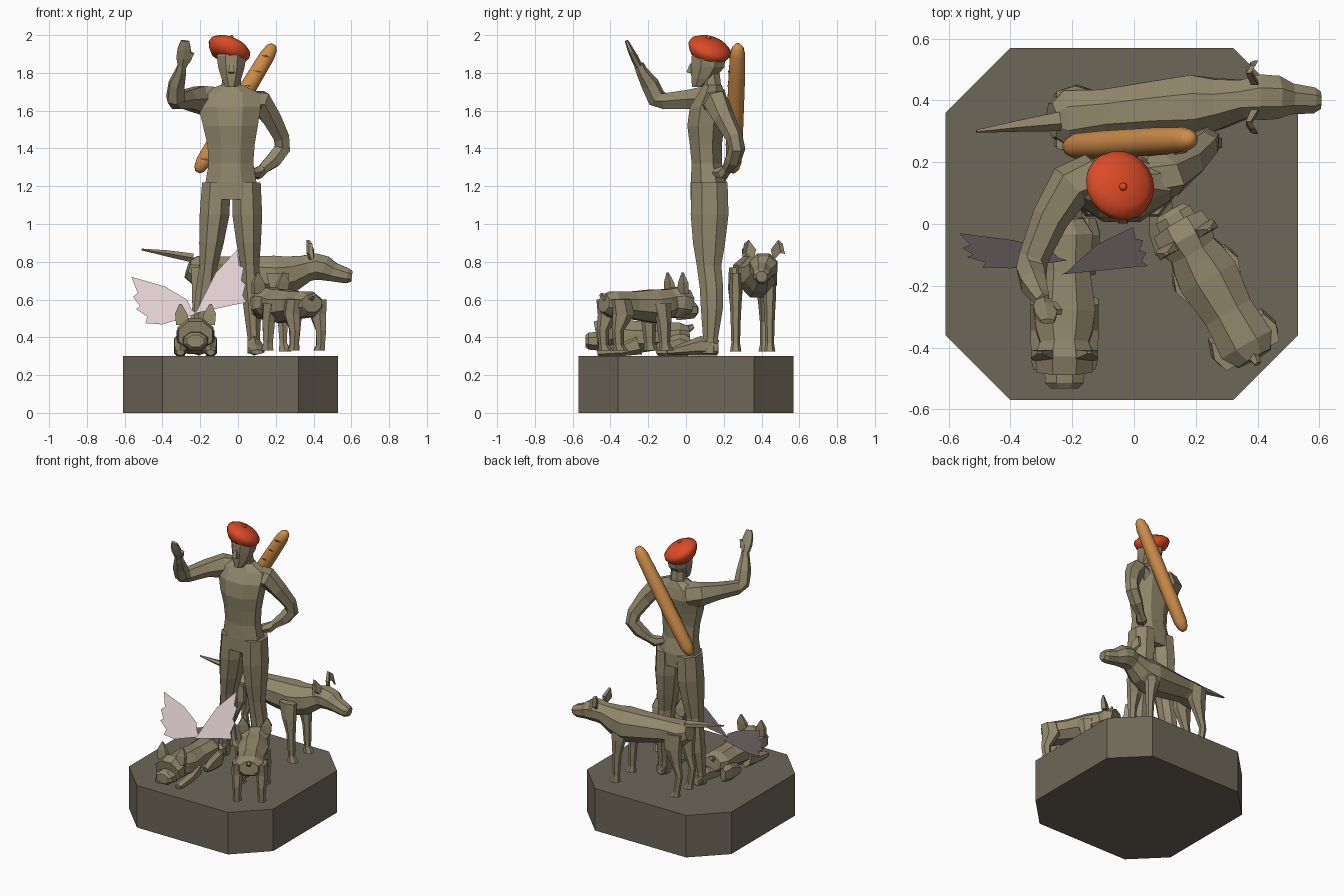
import bpy, bmesh, math
from mathutils import Vector, Matrix

X, Y, Z = Vector((1, 0, 0)), Vector((0, 1, 0)), Vector((0, 0, 1))


def material(name, rgb):
    m = bpy.data.materials.new(name)
    m.diffuse_color = (*rgb, 1)
    return m


CLAY = material("olive clay", (0.29, 0.245, 0.15))
STONE = material("dark stone", (0.155, 0.135, 0.098))
RED = material("red felt", (0.72, 0.07, 0.02))
CRUST = material("bread crust", (0.62, 0.27, 0.07))
SCORE = material("baked score", (0.20, 0.07, 0.02))
PINK = material("pale pink", (0.75, 0.62, 0.63))


def finish(name, bm, mat, M=None, smooth=False, fix=True):
    if fix:
        bmesh.ops.recalc_face_normals(bm, faces=bm.faces)
    if M:
        bm.transform(M)
    me = bpy.data.meshes.new(name)
    bm.to_mesh(me)
    bm.free()
    me.materials.append(mat)
    for p in me.polygons:
        p.use_smooth = smooth
    ob = bpy.data.objects.new(name, me)
    bpy.context.collection.objects.link(ob)
    return ob


def loft(name, secs, ref=Y, n=6, mat=CLAY, M=None, smooth=False, axis=None):
    """Skin rings (x, y, z, half width, half depth) along a path."""
    bm = bmesh.new()
    pts = [Vector(s[:3]) for s in secs]
    rings = []
    for i, s in enumerate(secs):
        t = axis or pts[min(i + 1, len(pts) - 1)] - pts[max(i - 1, 0)]
        side = t.cross(ref).normalized()
        other = side.cross(t).normalized()
        k = 1 / math.cos(math.pi / n)
        ring = []
        for j in range(n):
            a = 2 * math.pi * (j + 0.5) / n
            ring.append(bm.verts.new(pts[i] + side * (s[3] * k * math.cos(a))
                                     + other * (s[4] * k * math.sin(a))))
        rings.append(ring)
    for r, q in zip(rings, rings[1:]):
        for j in range(n):
            bm.faces.new((r[j], r[(j + 1) % n], q[(j + 1) % n], q[j]))
    bm.faces.new(rings[0][::-1])
    bm.faces.new(rings[-1])
    return finish(name, bm, mat, M, smooth)


# Pedestal: chamfered slab
bm = bmesh.new()
plan = [(-.40, -.57), (.32, -.57), (.53, -.36), (.53, .36),
        (.32, .57), (-.40, .57), (-.61, .36), (-.61, -.36)]
slab = bm.faces.new([bm.verts.new((x, y, 0)) for x, y in plan])
ext = bmesh.ops.extrude_face_region(bm, geom=[slab])
bmesh.ops.translate(bm, vec=(0, 0, .30),
                    verts=[v for v in ext["geom"] if isinstance(v, bmesh.types.BMVert)])
finish("pedestal", bm, STONE)

# Man: torso, neck, head
loft("torso", [(-.037, .12, 1.13, .145, .095), (-.037, .12, 1.22, .135, .095),
               (-.037, .11, 1.32, .118, .08), (-.037, .105, 1.42, .125, .085),
               (-.04, .105, 1.52, .145, .098), (-.045, .12, 1.62, .165, .10),
               (-.045, .135, 1.69, .165, .07), (-.035, .14, 1.735, .06, .05)],
     n=8, axis=Z)
loft("neck", [(-.035, .14, 1.70, .055, .05), (-.035, .125, 1.82, .045, .05)], n=8, axis=Z)
loft("head", [(-.035, .062, 1.725, .03, .03), (-.035, .09, 1.77, .052, .062),
              (-.035, .115, 1.83, .07, .088), (-.035, .12, 1.89, .078, .09),
              (-.035, .12, 1.935, .05, .06)], n=8, axis=Z)
loft("nose", [(-.035, .035, 1.85, .008, .012), (-.035, .015, 1.805, .016, .014),
              (-.035, .04, 1.795, .012, .01)], n=4, axis=Z)

# Man: legs and feet, right one more spread
for s, spread, tag in ((-1, .09, "right"), (1, .04, "left")):
    prof = [(0, .125, 1.22, .075, .095), (.1, .125, 1.05, .079, .10),
            (.28, .122, .90, .065, .085), (.45, .122, .78, .049, .065),
            (.6, .135, .66, .053, .062), (.8, .137, .55, .047, .058),
            (.95, .13, .40, .033, .04), (1, .125, .315, .036, .048)]
    loft(tag + "_leg", [(-.035 + s * (.08 + spread * t), y, z, a, b)
                        for t, y, z, a, b in prof], n=8, axis=Z)
    fx = -.035 + s * (.08 + spread)
    loft(tag + "_foot", [(fx, .17, .345, .032, .035), (fx, .08, .355, .035, .045),
                         (fx + s * .01, -.03, .335, .045, .025),
                         (fx + s * .015, -.10, .322, .03, .012)], ref=Z, n=6)

# Man: raised arm and open hand
loft("raised_arm", [(-.13, .15, 1.645, .075, .07), (-.205, .125, 1.66, .07, .065),
                    (-.27, .02, 1.66, .05, .052), (-.325, -.11, 1.65, .042, .042),
                    (-.332, -.155, 1.665, .045, .045), (-.325, -.19, 1.74, .042, .04),
                    (-.302, -.235, 1.81, .027, .027), (-.295, -.25, 1.845, .024, .02)],
     ref=Vector((1, -.5, 0)))
loft("raised_hand", [(-.295, -.25, 1.835, .023, .018), (-.288, -.272, 1.88, .038, .018),
                     (-.285, -.295, 1.925, .035, .014), (-.28, -.315, 1.97, .022, .008)])
loft("raised_thumb", [(-.265, -.262, 1.86, .012, .012), (-.242, -.285, 1.905, .01, .01)], n=4)

# Man: bent arm with hand on hip
loft("bent_arm", [(.06, .145, 1.635, .07, .065), (.12, .16, 1.645, .06, .062),
                  (.175, .20, 1.565, .05, .05), (.23, .255, 1.46, .04, .04),
                  (.235, .27, 1.40, .042, .038), (.19, .25, 1.34, .04, .038),
                  (.13, .22, 1.29, .026, .026)])
loft("hip_hand", [(.14, .225, 1.295, .024, .022), (.105, .20, 1.27, .032, .032),
                  (.07, .16, 1.27, .022, .028)])

# Beret: tilted smooth disc with a nub
c, nrm = Vector((-.045, .125, 1.928)), Vector((.36, .30, .88)).normalized()
beret = [(-.058, .08), (-.035, .10), (-.005, .115), (.018, .11), (.04, .08), (.052, .03)]
loft("beret", [(*(c + nrm * h), r, r) for h, r in beret], n=20, mat=RED, smooth=True, axis=nrm)
bm = bmesh.new()
bmesh.ops.create_uvsphere(bm, u_segments=10, v_segments=6, radius=.013)
finish("beret_nub", bm, RED, Matrix.Translation((-.035, .12, 1.987)), True)

# Baguette slung across the back, with scored cuts
p0, p1 = Vector((-.215, .25, 1.275)), Vector((.19, .275, 1.95))
loaf = [(0, .014), (.025, .03), (.08, .041), (.3, .044), (.7, .044), (.92, .04), (.975, .03), (1, .014)]
loft("baguette", [(*p0.lerp(p1, t), r, r) for t, r in loaf], n=12, mat=CRUST, smooth=True)
for i in range(8):
    m = p0.lerp(p1, .1 + .115 * i) + Vector((0, -.0425, 0))
    d = Vector((.022, .004, -.004))
    loft("bread_cut", [(*(m - d), .001, .001), (*m, .005, .004), (*(m + d), .001, .001)],
         ref=Y, n=4, mat=SCORE)

# Hound: body with neck and head, tail, ears, legs
loft("hound_body", [(-.265, .335, .765, .055, .05), (-.22, .34, .75, .092, .08),
                    (-.10, .355, .75, .08, .078), (.05, .37, .735, .09, .095),
                    (.19, .38, .722, .102, .11), (.28, .39, .735, .08, .095),
                    (.36, .405, .765, .062, .07), (.41, .41, .775, .074, .07),
                    (.46, .41, .765, .07, .065), (.505, .405, .745, .05, .05),
                    (.58, .40, .725, .042, .04), (.603, .40, .722, .028, .028)], ref=Z, n=8)
loft("hound_tail", [(-.24, .335, .82, .028, .02), (-.38, .318, .845, .016, .014),
                    (-.51, .30, .865, .004, .004)], ref=Z, n=5)
for s in (-1, 1):
    loft("hound_ear", [(.39, .41 + s * .045, .835, .03, .012), (.37, .41 + s * .085, .882, .035, .008),
                       (.385, .41 + s * .108, .868, .028, .008), (.395, .41 + s * .118, .82, .008, .006)],
         ref=X, n=4, axis=Vector((0, s, .2)))
    y = .337 + s * .075
    loft("hound_hind_leg", [(-.19, y, .77, .06, .03), (-.185, y, .66, .058, .034),
                            (-.21, y, .56, .032, .024), (-.235, y, .48, .022, .018),
                            (-.215, y, .36, .02, .018), (-.20, y, .325, .034, .024)], axis=-Z)
    y = .353 + s * .09
    loft("hound_front_leg", [(.21, y, .74, .06, .026), (.22, y, .63, .045, .03),
                             (.235, y, .52, .027, .024), (.24, y, .37, .02, .02),
                             (.25, y, .325, .034, .026)], axis=-Z)


def bulldog(name, M, lying):
    """Stocky dog along local +x, standing height."""
    loft(name + "_body", [(0, 0, .58, .06, .045), (.05, 0, .575, .092, .068),
                          (.17, 0, .57, .083, .072), (.30, 0, .565, .10, .088),
                          (.37, 0, .575, .09, .08), (.405, 0, .585, .078, .072),
                          (.44, 0, .585, .095, .082), (.495, 0, .575, .09, .075)],
         ref=Z, n=8, M=M)
    loft(name + "_muzzle", [(.46, 0, .545, .068, .052), (.535, 0, .545, .062, .045),
                            (.552, 0, .545, .045, .032)], ref=Z, n=8, M=M)
    loft(name + "_tail", [(.02, 0, .605, .02, .02), (-.02, 0, .625, .01, .01)], ref=Z, n=5, M=M)
    for s in (-1, 1):
        loft(name + "_ear", [(.445, s * .065, .63, .016, .038), (.44, s * .076, .69, .013, .032),
                             (.435, s * .08, .742, .004, .006)], n=4, M=M, axis=Z)
        v = s * .08
        if lying:
            loft(name + "_haunch", [(.0, v, .52, .02, .04), (.05, v, .52, .035, .065),
                                    (.14, v, .505, .03, .045), (.18, v, .49, .02, .018)],
                 ref=Z, M=M)
            loft(name + "_paw", [(.27, v, .53, .03, .05), (.36, v, .50, .03, .03),
                                 (.46, v, .49, .028, .022), (.49, v, .485, .02, .015)],
                 ref=Z, M=M)
        else:
            loft(name + "_hind_leg", [(.06, v, .60, .05, .03), (.075, v, .52, .055, .034),
                                      (.04, v, .435, .028, .026), (.045, v, .36, .024, .022),
                                      (.06, v, .33, .036, .028)], M=M, axis=-Z)
            loft(name + "_front_leg", [(.31, v, .58, .05, .03), (.32, v, .48, .035, .032),
                                       (.325, v, .37, .025, .025), (.335, v, .33, .036, .03)],
                 M=M, axis=-Z)


bulldog("standing_bulldog", Matrix.Translation((.39, -.435, 0))
        @ Matrix.Rotation(math.radians(119.7), 4, 'Z'), False)
bulldog("lying_bulldog", Matrix.Translation((-.225, .02, -.165))
        @ Matrix.Rotation(math.radians(-90), 4, 'Z'), True)

# Wings: thin feathered sheets fanned from the root, leaning back
left = [(-.245, .545), (-.27, .60), (-.39, .67), (-.565, .72), (-.53, .635), (-.555, .615),
        (-.52, .565), (-.54, .55), (-.48, .51), (-.49, .475), (-.40, .468), (-.215, .525)]
right = [(-.215, .545), (-.19, .60), (-.12, .74), (-.003, .865), (.005, .78), (.03, .77),
         (.018, .70), (.04, .68), (.025, .62), (.045, .585), (-.03, .57), (-.235, .525)]
for name, pts, top, ytop, flip in (("right_wing", left, .72, -.03, False),
                                   ("left_wing", right, .865, -.01, True)):
    bm = bmesh.new()
    v = [bm.verts.new((x, ytop + (z - top) * .45, z)) for x, z in pts]
    for a, b in zip(v[1:], v[2:]):
        bm.faces.new((v[0], b, a) if flip else (v[0], a, b))
    finish(name, bm, PINK, fix=False)
